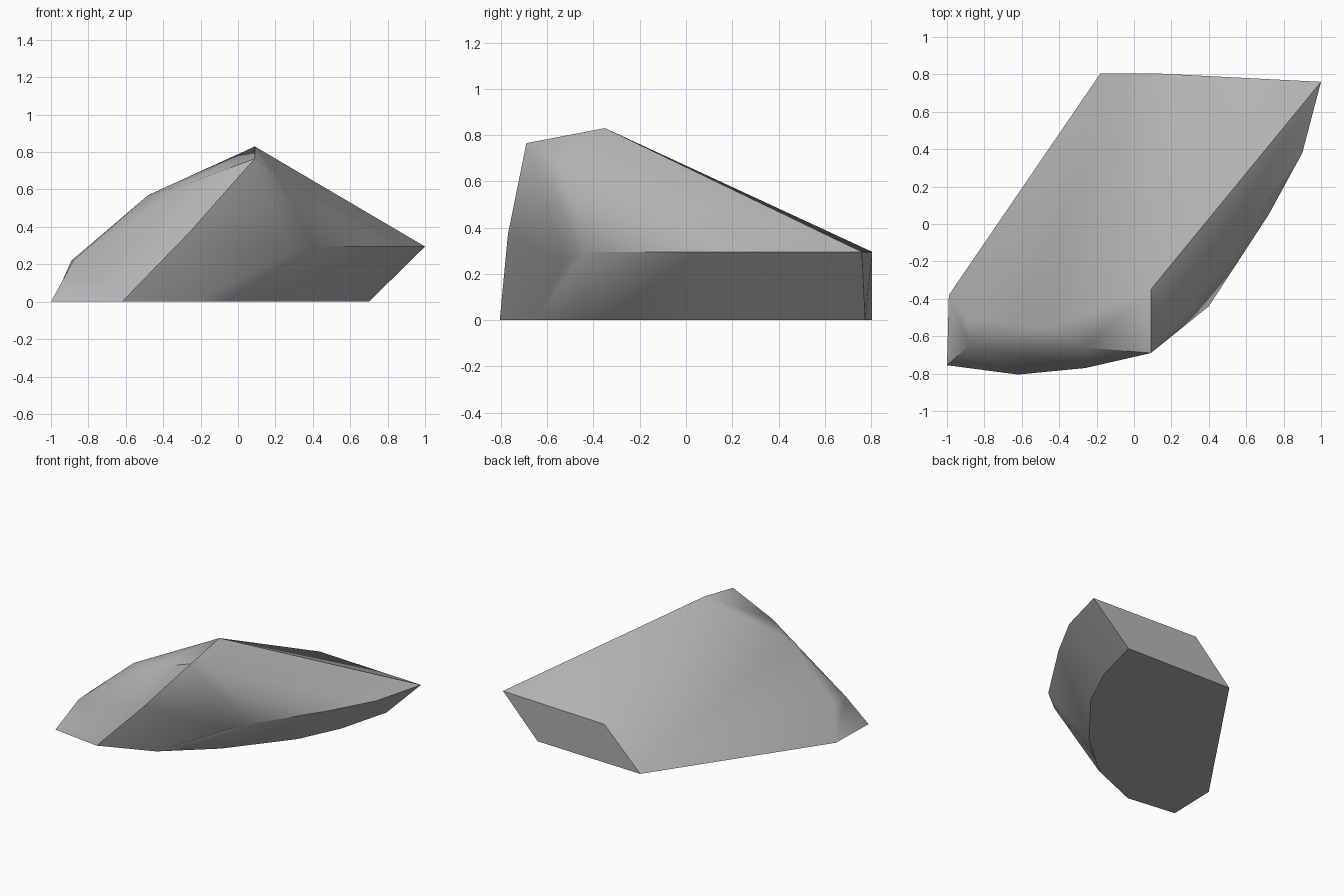
import bpy
import bmesh
import math

default_cube = bpy.data.objects.get("Cube")
if default_cube:
    bpy.data.objects.remove(default_cube, do_unlink=True)

bm = bmesh.new()


def points(coords, z=None):
    """Add a row of vertices, at one height if z is given."""
    return [bm.verts.new(c if z is None else (*c, z)) for c in coords]


def strip(lower, upper):
    """Join two rows of equal length with quads."""
    for i in range(len(lower) - 1):
        bm.faces.new((lower[i], lower[i + 1], upper[i + 1], upper[i]))


def fan(center, row):
    """Join one vertex to every edge of a row."""
    for a, b in zip(row, row[1:]):
        bm.faces.new((center, a, b))


# Ground outline: the toe end, then the undercut side
back_foot, side_foot, corner_foot, toe = points(
    [(-.18, .805), (-.99, -.38), (-1, -.755), (-.62, -.805)], 0)
undercut = points(
    [(-.23, -.647), (.105, -.356), (.446, .07), (.596, .386), (.70, .775)], 0)

# Overhanging rim above the undercut
notch, = points([(.28, -.52, .255)])
rim = [notch] + points([(.40, -.44), (.72, .05), (.90, .38), (1, .76)], .295)
tip = rim[-1]
back_rim, = points([(.12, .805)], .295)

# Summit ridge and the shoulders that run down to the toe
peak, brow, brow_side = points(
    [(.09, -.35, .83), (.09, -.69, .765), (.20, -.54, .69)])
shoulder, front_shoulder, bulge = points(
    [(-.48, -.56, .57), (-.26, -.66, .635), (-.26, -.77, .37)])
low_back, low_front = points([(-.89, -.50), (-.88, -.65)], .22)

# Base and undercut wall
bm.faces.new([back_foot, side_foot, corner_foot, toe] + undercut)
strip(undercut, rim)

# Back wall and the slope above it
bm.faces.new((undercut[-1], back_foot, back_rim, tip))
bm.faces.new((peak, tip, back_rim))

# Broad slope and the blunt toe end
fan(back_foot, [back_rim, peak, shoulder, low_back, side_foot])
strip([side_foot, corner_foot], [low_back, low_front])
bm.faces.new((low_back, low_front, shoulder))

# Front: ridge facets, then the bulging face beneath them
fan(front_shoulder, [low_front, shoulder, peak, brow, bulge])
fan(low_front, [corner_foot, toe, bulge, front_shoulder])
fan(bulge, [toe, undercut[0], notch, brow])

# Facets between the summit and the overhanging rim
bm.faces.new((brow, notch, rim[1]))
fan(brow_side, rim[1:] + [peak, brow, rim[1]])

bmesh.ops.recalc_face_normals(bm, faces=bm.faces[:])
mesh = bpy.data.meshes.new("boulder")
bm.to_mesh(mesh)
bm.free()

# One plain stone grey
stone = bpy.data.materials.new("stone_grey")
stone.use_nodes = True
grey = (.45, .45, .45, 1)
stone.diffuse_color = grey
stone.node_tree.nodes["Principled BSDF"].inputs["Base Color"].default_value = grey
mesh.materials.append(stone)

# Soft facets with crisp main ridges
boulder = bpy.data.objects.new("boulder", mesh)
bpy.context.collection.objects.link(boulder)
bpy.ops.object.select_all(action="DESELECT")
boulder.select_set(True)
bpy.context.view_layer.objects.active = boulder
bpy.ops.object.shade_smooth_by_angle(angle=math.radians(45))
